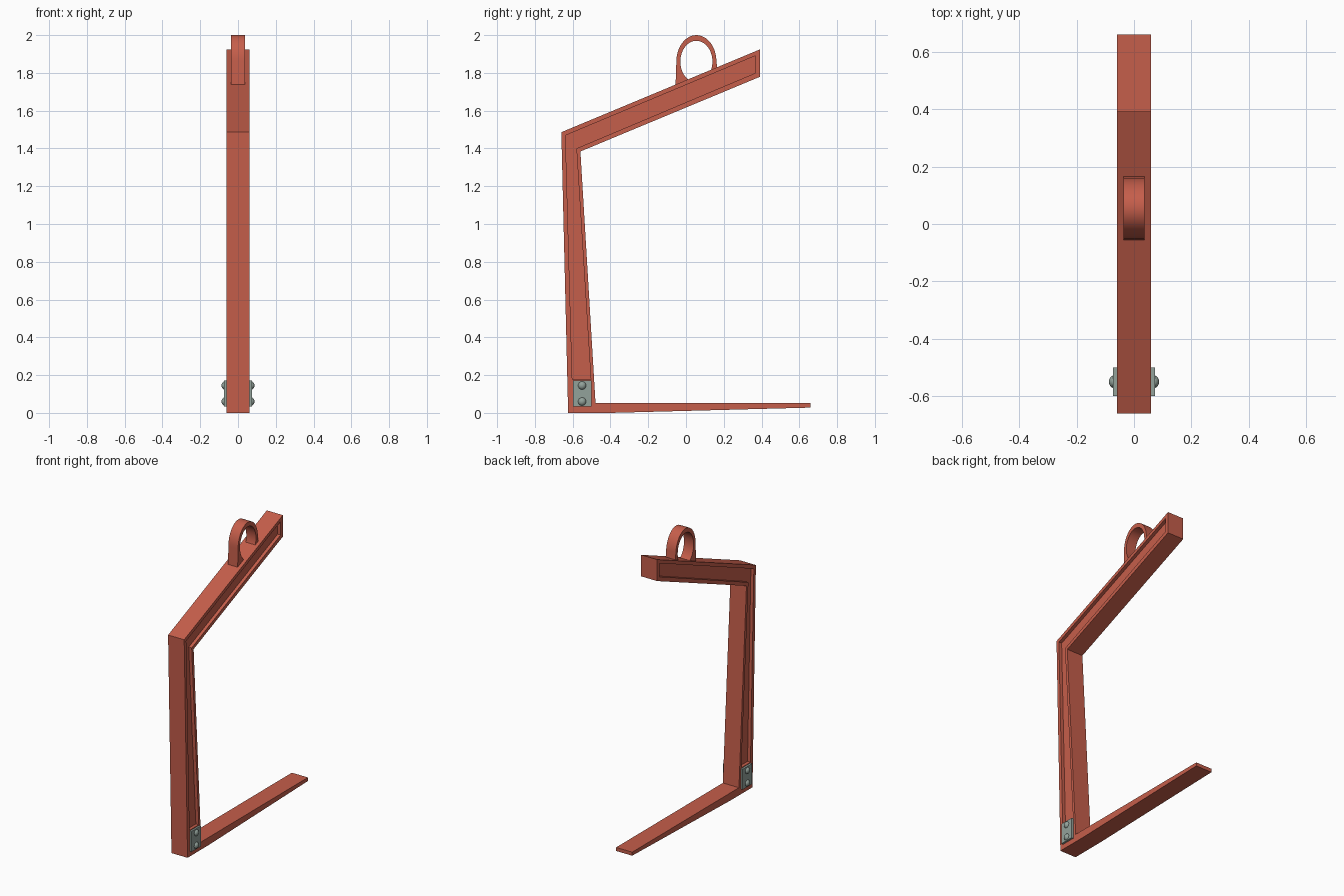
import bpy, bmesh, math
from mathutils import Matrix

if "Cube" in bpy.data.objects:
    bpy.data.objects.remove(bpy.data.objects["Cube"])

HALF = 0.06      # half width of the frame
RECESS = 0.022   # depth of the side recess


def material(name, rgb):
    m = bpy.data.materials.new(name)
    m.diffuse_color = (*rgb, 1)
    m.use_nodes = True
    m.node_tree.nodes["Principled BSDF"].inputs["Base Color"].default_value = m.diffuse_color
    return m


red = material("red_paint", (0.56, 0.112, 0.070))
steel = material("grey_steel", (0.29, 0.36, 0.325))


def finish(bm, name, mat):
    bmesh.ops.recalc_face_normals(bm, faces=bm.faces)
    me = bpy.data.meshes.new(name)
    bm.to_mesh(me)
    bm.free()
    me.materials.append(mat)
    ob = bpy.data.objects.new(name, me)
    bpy.context.collection.objects.link(ob)
    return ob


def smooth(ob, angle=40):
    bpy.ops.object.select_all(action='DESELECT')
    ob.select_set(True)
    bpy.context.view_layer.objects.active = ob
    bpy.ops.object.shade_smooth_by_angle(angle=math.radians(angle))


# Frame: C-shaped outline in (y, z), first six points surround the recess
outer = [(-0.624, 0), (-0.66, 1.486), (0.393, 1.925), (0.393, 1.78),
         (-0.559, 1.384), (-0.479, 0.052), (0.66, 0.052), (0.66, 0.028), (-0.4, 0)]
inner = [(-0.602, 0.177), (-0.638, 1.469), (0.369, 1.891), (0.369, 1.80),
         (-0.58, 1.40), (-0.504, 0.177)]
bm = bmesh.new()
rims = []
for s in (1, -1):
    o = [bm.verts.new((s * HALF, y, z)) for y, z in outer]
    i = [bm.verts.new((s * HALF, y, z)) for y, z in inner]
    d = [bm.verts.new((s * (HALF - RECESS), y, z)) for y, z in inner]
    for k in range(6):
        n = (k + 1) % 6
        bm.faces.new((o[k], o[n], i[n], i[k]))      # flange lip
        bm.faces.new((i[k], i[n], d[n], d[k]))      # recess wall
    bm.faces.new(d)                                  # recess floor
    bm.faces.new((o[0], o[5], o[6], o[7], o[8]))     # fork blade side
    rims.append(o)
for k in range(len(outer)):
    n = (k + 1) % len(outer)
    bm.faces.new((rims[0][k], rims[0][n], rims[1][n], rims[1][k]))
finish(bm, "lifting_frame", red)


# Lifting eye: arch outside, ellipse inside, feet buried in the beam
def arc(rx, rz, a0, a1, n):
    angles = [math.radians(a0 + (a1 - a0) * k / n) for k in range(n + 1)]
    return [(0.055 + rx * math.cos(a), 1.86 + rz * math.sin(a)) for a in angles]


profile = [(0.170, 1.80)] + arc(0.106, 0.14, 0, 180, 24) + [(-0.056, 1.715)]
profile += arc(0.085, 0.11, 245, -65, 36)
bm = bmesh.new()
face = bm.faces.new([bm.verts.new((-0.036, y, z)) for y, z in profile])
ext = bmesh.ops.extrude_face_region(bm, geom=[face], use_keep_orig=True)
bmesh.ops.translate(bm, vec=(0.072, 0, 0),
                    verts=[g for g in ext["geom"] if isinstance(g, bmesh.types.BMVert)])
bmesh.ops.triangulate(bm, faces=[f for f in bm.faces if len(f.verts) > 4])
smooth(finish(bm, "lifting_eye", red))

# Joint plates with two domed bolts on each side
for s, side in ((1, "right"), (-1, "left")):
    bm = bmesh.new()
    bmesh.ops.create_cube(bm, size=1, matrix=Matrix.Translation((s * 0.064, -0.55, 0.103))
                          @ Matrix.Diagonal((0.018, 0.098, 0.138, 1)))
    finish(bm, "joint_plate_" + side, steel)
    for z in (0.060, 0.145):
        bm = bmesh.new()
        bmesh.ops.create_uvsphere(bm, u_segments=20, v_segments=12, radius=0.022,
                                  matrix=Matrix.Translation((s * 0.069, -0.55, z))
                                  @ Matrix.Diagonal((0.85, 1, 1, 1)))
        smooth(finish(bm, "bolt_" + side, steel), 60)
